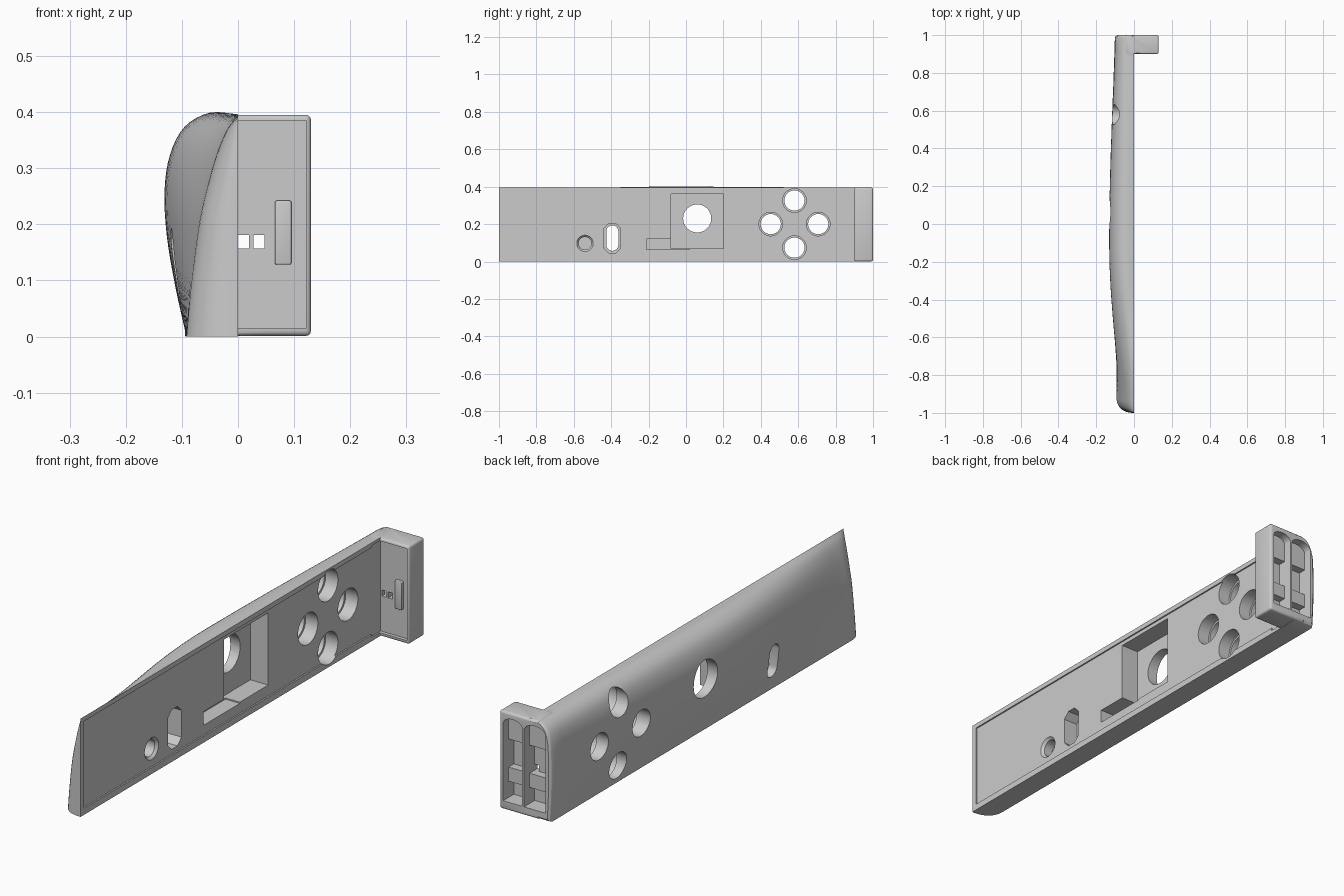
import bpy, bmesh, math
from mathutils import Matrix, Vector

if "Cube" in bpy.data.objects:
    bpy.data.objects.remove(bpy.data.objects["Cube"])

grey = bpy.data.materials.new("plain grey")
grey.use_nodes = True
grey.diffuse_color = (0.6, 0.6, 0.6, 1)
grey.node_tree.nodes["Principled BSDF"].inputs["Base Color"].default_value = (0.6, 0.6, 0.6, 1)


def make(name, bm):
    bmesh.ops.recalc_face_normals(bm, faces=bm.faces[:])
    me = bpy.data.meshes.new(name)
    bm.to_mesh(me)
    bm.free()
    me.materials.append(grey)
    ob = bpy.data.objects.new(name, me)
    bpy.context.collection.objects.link(ob)
    return ob


def box(name, x, y, z, bevel=0):
    bm = bmesh.new()
    size = Vector((x[1] - x[0], y[1] - y[0], z[1] - z[0]))
    mid = Vector((x[0] + x[1], y[0] + y[1], z[0] + z[1])) / 2
    bmesh.ops.create_cube(bm, size=1, matrix=Matrix.Translation(mid) @ Matrix.Diagonal((*size, 1)))
    if bevel:
        bmesh.ops.bevel(bm, geom=bm.edges[:], offset=bevel, segments=3, profile=0.5, affect='EDGES')
    return make(name, bm)


def prism(name, ring, axis, a, b, grow=1.0):
    """Extrude a closed 2D ring along x or y, scaled about its middle at the far end."""
    bm = bmesh.new()
    cu = sum(p[0] for p in ring) / len(ring)
    cv = sum(p[1] for p in ring) / len(ring)
    loops = []
    for d, s in ((a, 1.0), (b, grow)):
        pts = [(cu + (u - cu) * s, cv + (v - cv) * s) for u, v in ring]
        loops.append([bm.verts.new((d, u, v) if axis == 'x' else (u, d, v)) for u, v in pts])
    n = len(ring)
    for i in range(n):
        j = (i + 1) % n
        bm.faces.new((loops[0][i], loops[0][j], loops[1][j], loops[1][i]))
    bm.faces.new(loops[0])
    bm.faces.new(loops[1])
    return make(name, bm)


def circle(u, v, r, n=40, stretch=0):
    """Circle, or an upright oval when stretched."""
    pts = []
    for i in range(n):
        a = 2 * math.pi * (i + 0.5) / n
        s = math.sin(a)
        pts.append((u + r * math.cos(a), v + r * s + math.copysign(stretch, s)))
    return pts


def arch(x0, x1, z0, z1):
    """Window outline with a rounded top."""
    r = (x1 - x0) / 2
    top = [((x0 + x1) / 2 + r * math.cos(math.pi * i / 12),
            z1 - r * 0.6 + r * 0.6 * math.sin(math.pi * i / 12)) for i in range(13)]
    return [(x0, z0), (x1, z0)] + top


def boolean(target, tool, op):
    m = target.modifiers.new("cut", 'BOOLEAN')
    m.object, m.operation, m.solver = tool, op, 'EXACT'
    bpy.context.view_layer.update()
    me = bpy.data.meshes.new_from_object(target.evaluated_get(bpy.context.evaluated_depsgraph_get()))
    target.modifiers.clear()
    target.data = me
    bpy.data.objects.remove(tool)


def smooth_curve(pts, steps=4):
    """Catmull-Rom through the section points."""
    p = [Vector(q) for q in pts]
    p = [p[0] * 2 - p[1]] + p + [p[-1] * 2 - p[-2]]
    out = []
    for i in range(1, len(p) - 2):
        a, b, c, d = p[i - 1:i + 3]
        for k in range(steps):
            t = k / steps
            out.append(0.5 * (2 * b + (c - a) * t + (2 * a - 5 * b + 4 * c - d) * t * t
                              + (3 * b - a - 3 * c + d) * t ** 3))
    return out + [p[-2]]


# Cross-sections of the curved shell at the front tip, the middle and the back
tip = smooth_curve([(-.092, 0), (-.086, .07), (-.078, .14), (-.068, .21), (-.054, .27), (-.038, .325), (-.02, .368), (0, .395)])
belly = smooth_curve([(-.092, 0), (-.112, .09), (-.127, .18), (-.131, .26), (-.121, .325), (-.095, .374), (-.05, .399), (0, .396)])
back = smooth_curve([(-.094, 0), (-.099, .09), (-.101, .18), (-.1, .26), (-.096, .32), (-.08, .365), (-.048, .39), (0, .395)])


def section(y):
    end, t = (tip, (y + .1) / -.82) if y < -.1 else (back, (y + .1) / 1.1)
    w = min(t, 1) ** 2
    w = w * (1.5 - 0.5 * w)
    return [b.lerp(e, w) for b, e in zip(belly, end)]


# Shell: loft of sections with a rounded tip and a softened back edge
bm = bmesh.new()
rows = []
stations = [(-.92 - .08 * math.sin(math.pi / 2 * i / 10)) for i in range(10, 0, -1)]
stations += [-.92 + 1.905 * i / 36 for i in range(37)] + [.994, 1.0]
for y in stations:
    k = max(0.0, (-.92 - y) / .08)
    thin = max(.03, (1 - min(k, 1) ** 2.3) ** (1 / 2.3))
    inset = {.994: .004, 1.0: .013}.get(y, 0)
    pts = [(p.x * thin * (1 - inset * 9), min(max(p.y, inset), .4 - inset)) for p in section(y)]
    pts.append((0, inset))
    rows.append([bm.verts.new((x, y, z)) for x, z in pts])
n = len(rows[0])
for r0, r1 in zip(rows, rows[1:]):
    for i in range(n):
        j = (i + 1) % n
        bm.faces.new((r0[i], r0[j], r1[j], r1[i]))
bm.faces.new(rows[0])
bm.faces.new(rows[-1])
shell = make("grip_shell", bm)

# End block
boolean(shell, box("end_block", (-.045, .13), (.9, 1), (.001, .395), .009), 'UNION')

# Shallow panel inside the rim, and inset front of the end block
cuts = [box("panel", (-.006, .05), (-.978, .9), (.026, .376)),
        box("block_panel", (-.006, .122), (.85, .914), (.015, .384))]
# Pockets and the round window
cuts += [box("pocket", (-.085, .05), (-.08, .2), (.07, .36)),
         box("side_slot", (-.07, .05), (-.21, .02), (.065, .12)),
         prism("window", circle(.06, .23, .075), 'x', -.3, .05)]
# Four button holes with wider inner bores
for y, z in ((.58, .326), (.453, .2), (.707, .2), (.58, .074)):
    cuts.append(prism("button_hole", circle(y, z, .054), 'x', -.3, .05))
    cuts.append(prism("button_bore", circle(y, z, .063), 'x', -.06, .05))
# Oval switch hole and screw hole
cuts += [prism("switch_hole", circle(-.394, .125, .032, 32, .036), 'x', -.3, .05),
         prism("switch_bore", circle(-.394, .125, .047, 8, .036), 'x', -.07, .05),
         prism("screw_hole", circle(-.54, .097, .034), 'x', -.055, .05),
         prism("screw_sink", circle(-.54, .097, .034), 'x', -.016, -.004, 1.35)]
# Twin arched recesses in the back, with deeper middle bays and a slot
for x0, x1 in ((-.076, .02), (.028, .113)):
    cuts += [prism("arch", arch(x0, x1, .035, .372), 'y', .965, 1.05),
             box("bay", (x0, x1), (.932, 1.05), (.157, .27)),
             box("lower_bay", (x0, x1), (.932, 1.05), (.035, .1))]
cuts += [box("slot", (0, .02), (.85, .97), (.157, .181)),
         box("slot", (.028, .047), (.85, .97), (.157, .181))]
for c in cuts:
    boolean(shell, c, 'DIFFERENCE')

# Raised catch on the front of the end block
catch = box("catch", (.066, .095), (.902, .918), (.128, .242), .003)

for ob in (shell, catch):
    bpy.ops.object.select_all(action='DESELECT')
    ob.select_set(True)
    bpy.context.view_layer.objects.active = ob
    bpy.ops.object.shade_smooth_by_angle(angle=math.radians(30))
